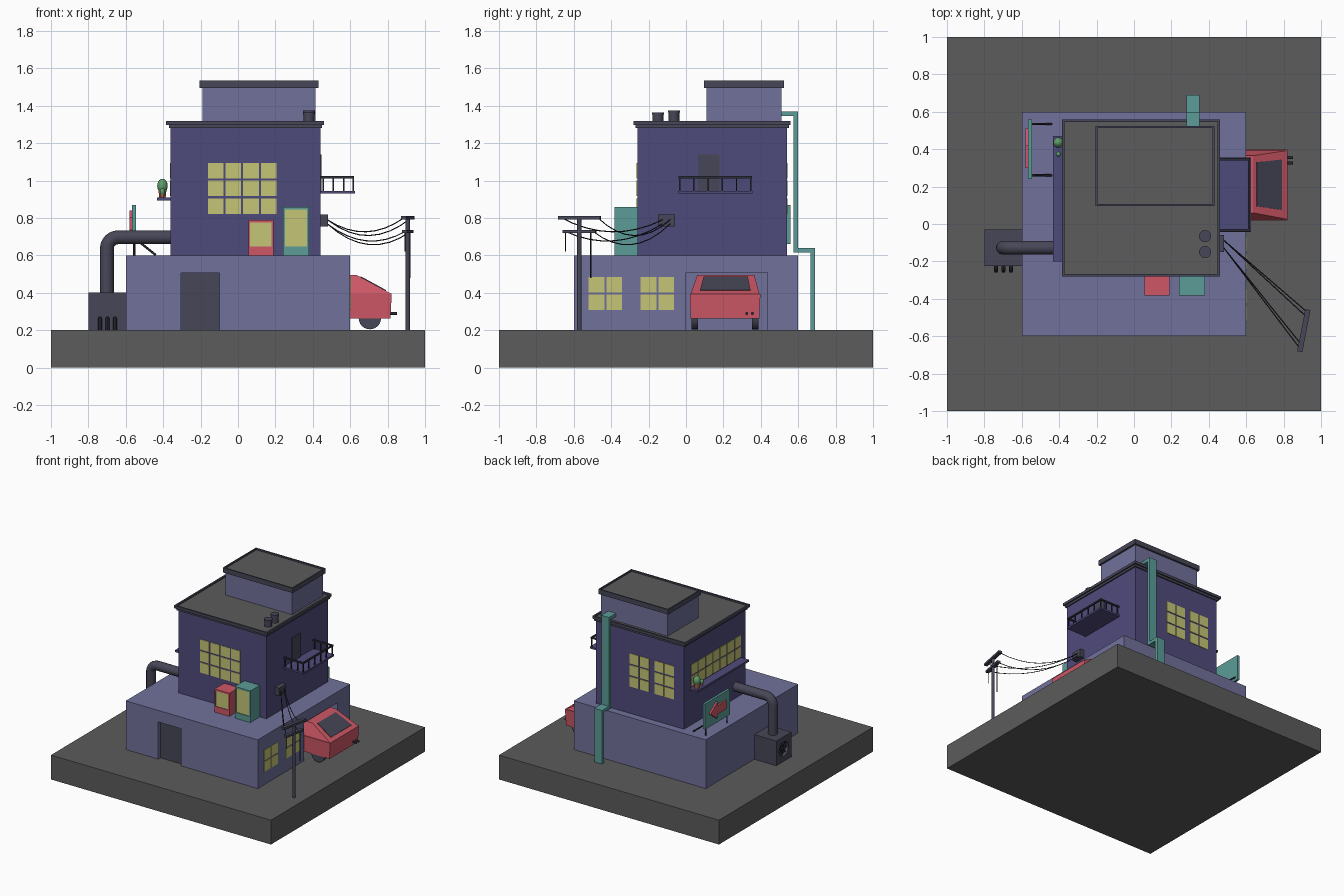
import bpy, bmesh, math
from mathutils import Vector

if "Cube" in bpy.data.objects:
    bpy.data.objects.remove(bpy.data.objects["Cube"])


def mat(name, r, g, b):
    m = bpy.data.materials.new(name)
    m.diffuse_color = [(c / 255) ** 2.2 for c in (r, g, b)] + [1]
    m.use_nodes = True
    m.node_tree.nodes["Principled BSDF"].inputs["Base Color"].default_value = m.diffuse_color
    return m


GREY = mat("concrete", 92, 92, 92)
LILAC = mat("light_wall", 112, 112, 155)
PURPLE = mat("dark_wall", 80, 76, 122)
SLATE = mat("slate", 72, 72, 88)
DARK = mat("dark_metal", 48, 48, 60)
RED = mat("red", 205, 88, 102)
TEAL = mat("teal", 92, 155, 150)
YELLOW = mat("glass_yellow", 196, 196, 118)
GREEN = mat("plant_green", 95, 155, 105)
CLAY = mat("clay", 165, 105, 75)


def from_bm(name, bm, m):
    bmesh.ops.recalc_face_normals(bm, faces=bm.faces)
    me = bpy.data.meshes.new(name)
    bm.to_mesh(me)
    bm.free()
    me.materials.append(m)
    ob = bpy.data.objects.new(name, me)
    bpy.context.collection.objects.link(ob)
    return ob


def hull(name, pts, m):
    bm = bmesh.new()
    for p in pts:
        bm.verts.new(p)
    bmesh.ops.convex_hull(bm, input=bm.verts)
    return from_bm(name, bm, m)


def box(name, x, y, z, m, lip=0, drop=0, floor=None):
    """Box from bounds; lip/drop sink an inset panel into the top."""
    bm = bmesh.new()
    bmesh.ops.create_cube(bm, size=1)
    for v in bm.verts:
        v.co = [b[0] + (c + .5) * (b[1] - b[0]) for b, c in zip((x, y, z), v.co)]
    if lip:
        top = max(bm.faces, key=lambda f: f.calc_center_median().z)
        bmesh.ops.inset_region(bm, faces=[top], thickness=lip)
        top = bmesh.ops.extrude_discrete_faces(bm, faces=[top])["faces"][0]
        for v in top.verts:
            v.co.z -= drop
        top.material_index = 1
    ob = from_bm(name, bm, m)
    if lip:
        ob.data.materials.append(floor)
    return ob


def prism_x(name, prof, x0, x1, m):
    """Extrude a (y, z) outline along x."""
    bm = bmesh.new()
    f = bm.faces.new([bm.verts.new((x0, y, z)) for y, z in prof])
    r = bmesh.ops.extrude_face_region(bm, geom=[f])
    bmesh.ops.translate(bm, vec=(x1 - x0, 0, 0), verts=[v for v in r["geom"] if isinstance(v, bmesh.types.BMVert)])
    return from_bm(name, bm, m)


def smooth(ob):
    bpy.ops.object.select_all(action="DESELECT")
    ob.select_set(True)
    bpy.context.view_layer.objects.active = ob
    bpy.ops.object.shade_smooth_by_angle(angle=math.radians(35))


def cyl(name, a, b, r, m, n=24, r2=None):
    a, b = Vector(a), Vector(b)
    bm = bmesh.new()
    bmesh.ops.create_cone(bm, cap_ends=True, segments=n, radius1=r, radius2=r if r2 is None else r2, depth=(b - a).length)
    ob = from_bm(name, bm, m)
    ob.location = (a + b) / 2
    ob.rotation_mode = "QUATERNION"
    ob.rotation_quaternion = (b - a).to_track_quat("Z", "Y")
    smooth(ob)
    return ob


def tube(name, pts, r, m, res=0):
    cu = bpy.data.curves.new(name, "CURVE")
    cu.dimensions = "3D"
    cu.bevel_depth, cu.bevel_resolution, cu.use_fill_caps = r, res, True
    s = cu.splines.new("POLY")
    s.points.add(len(pts) - 1)
    for p, q in zip(s.points, pts):
        p.co = (*q, 1)
    cu.materials.append(m)
    ob = bpy.data.objects.new(name, cu)
    bpy.context.collection.objects.link(ob)
    bpy.ops.object.select_all(action="DESELECT")
    ob.select_set(True)
    bpy.context.view_layer.objects.active = ob
    bpy.ops.object.convert(target="MESH")
    if res:
        smooth(bpy.context.object)


def cut(ob, cutter):
    md = ob.modifiers.new("cut", "BOOLEAN")
    md.operation, md.object, md.solver = "DIFFERENCE", cutter, "EXACT"
    cutter.hide_render = True
    cutter.hide_set(True)


def panes(name, axis, wall, out, u0, z0, cols, rows):
    """Grid of panes on a wall; axis is the wall's normal axis."""
    for i in range(cols):
        for j in range(rows):
            u, z = u0 + i * .094, z0 + j * .095
            w, us = sorted((wall - out * .01, wall + out * .004)), (u, u + .083)
            x, y = (w, us) if axis == "x" else (us, w)
            box(f"{name}_pane", x, y, (z, z + .083), YELLOW)


# Ground slab and lower storey with door and garage recesses
box("ground_slab", (-1, 1), (-1, 1), (0, .2), GREY)
lower = box("lower_storey", (-.6, .6), (-.6, .6), (.2, .6), LILAC)
cut(lower, box("garage_cutter", (.5, .7), (0, .435), (.15, .51), LILAC))
cut(lower, box("door_cutter", (-.305, -.1), (-.7, -.57), (.15, .505), LILAC))
box("front_door", (-.305, -.1), (-.572, -.565), (.2, .505), SLATE)

# Upper storey, cornice, rooftop room
box("upper_storey", (-.36, .44), (-.26, .54), (.6, 1.29), PURPLE)
box("cornice_lower", (-.37, .45), (-.27, .55), (1.28, 1.3), SLATE)
box("cornice_roof", (-.385, .46), (-.282, .56), (1.298, 1.32), SLATE, .02, .012, GREY)
box("rooftop_room", (-.19, .415), (.11, .51), (1.3, 1.5), LILAC)
box("rooftop_cap", (-.205, .43), (.095, .525), (1.495, 1.535), SLATE, .015, .012, GREY)
for y, h in ((-.15, 1.365), (-.065, 1.375)):
    cyl("roof_vent", (.38, y, 1.3), (.38, y, h), .029, SLATE)
    cyl("roof_vent_rim", (.38, y, h - .012), (.38, y, h), .032, SLATE)

# Windows
panes("front_window", "y", -.26, -1, -.16, .822, 4, 3)
panes("left_window", "x", -.36, -1, -.197, .917, 7, 2)
for u in (-.27, -.045):
    panes("back_window", "y", .54, 1, u, .822, 2, 3)
for u in (-.52, -.242):
    panes("garage_side_window", "x", .6, 1, u, .307, 2, 2)

# Balcony with railing
box("balcony_door", (.43, .446), (.065, .178), (.94, 1.14), SLATE)
box("balcony_floor", (.44, .625), (-.042, .355), (.93, .945), PURPLE)
box("balcony_rail_outer", (.609, .621), (-.04, .353), (1.012, 1.024), DARK)
for y in (-.034, .346):
    box("balcony_rail_side", (.44, .62), (y - .006, y + .006), (1.012, 1.024), DARK)
    for x in (.455, .51, .565):
        box("balcony_post", (x - .004, x + .004), (y - .004, y + .004), (.94, 1.015), DARK)
for i in range(6):
    y = -.034 + i * .076
    box("balcony_post", (.611, .619), (y - .004, y + .004), (.94, 1.015), DARK)

# Vending machines
for n, x0, x1, h, m in (("red", .055, .19, .79, RED), ("teal", .24, .38, .86, TEAL)):
    v = box(n + "_vending_machine", (x0, x1), (-.383, -.255), (.6, h), m)
    xs, zs = (x0 + .01, x1 - .012), (.648, h - .014)
    cut(v, box(n + "_screen_cutter", xs, (-.45, -.375), zs, m))
    box(n + "_vending_screen", xs, (-.376, -.373), zs, YELLOW)

# Shelf and potted cacti
box("window_shelf", (-.433, -.36), (-.2, .47), (.893, .909), PURPLE)
for y, s in ((.435, 1), (.373, .5)):
    cyl("plant_pot", (-.404, y, .909), (-.404, y, .909 + .045 * s), .017 * s, CLAY, 16, .022 * s)
    bm = bmesh.new()
    bmesh.ops.create_uvsphere(bm, u_segments=16, v_segments=10, radius=1)
    c = from_bm("cactus", bm, GREEN)
    c.scale = (.028 * s, .028 * s, .038 * s)
    c.location = (-.404, y, .909 + .063 * s)
    smooth(c)

# Sign with arrow and struts
box("sign_panel", (-.566, -.546), (.24, .56), (.66, .87), TEAL)
prism_x("sign_arrow", [(.51, .77), (.42, .84), (.42, .805), (.30, .805), (.30, .735), (.42, .735), (.42, .70)],
        -.58, -.56, RED)
for y in (.26, .535):
    tube("sign_leg", [(-.555, y, .67), (-.555, y, .6)], .006, DARK)
    tube("sign_strut", [(-.55, y, .69), (-.44, y, .602)], .006, DARK)

# Square back duct
prism_x("back_duct", [(.505, 1.345), (.575, 1.345), (.575, .615), (.665, .615), (.665, .2),
                      (.69, .2), (.69, .64), (.6, .64), (.6, 1.37), (.505, 1.37)], .28, .35, TEAL)

# Ventilation unit, big pipe, small bent tubes
unit = box("vent_unit", (-.8, -.6), (-.225, -.03), (.2, .403), SLATE)
cut(unit, cyl("fan_cutter", (-.85, -.127, .3), (-.775, -.127, .3), .06, DARK))
cyl("fan_hub", (-.776, -.127, .3), (-.79, -.127, .3), .018, DARK)
for a in range(4):
    t = a * math.pi / 4
    d = Vector((0, math.cos(t), math.sin(t))) * .058
    o = Vector((-.785, -.127, .3))
    tube("fan_spoke", [o - d, o + d], .004, DARK)
arc = [math.radians(a) for a in range(0, 91, 15)]
tube("big_pipe", [(-.701, -.127, .39)] + [(-.641 - .06 * math.cos(a), -.127, .637 + .06 * math.sin(a)) for a in arc]
     + [(-.35, -.127, .697)], .037, SLATE, 4)
for x in (-.738, -.698, -.658):
    tube("small_tube", [(x, -.215, .262)] + [(x, -.23 - .02 * math.sin(a), .242 + .02 * math.cos(a)) for a in arc]
         + [(x, -.25, .2)], .011, DARK, 2)

# Parked car sticking out of the garage
def car_box(name, lo, hi):
    (x1, ya, yb, z0), (x2, yc, yd, z1) = lo, hi
    hull(name, [(x, y, z0) for x in (.5, x1) for y in (ya, yb)] + [(x, y, z1) for x in (.5, x2) for y in (yc, yd)], RED)

car_box("car_body", (.815, .025, .392, .262), (.822, .02, .398, .395))
car_box("car_cabin", (.822, .025, .393, .394), (.635, .06, .365, .495))
hull("car_rear_window", [(x + d, y, z + d * 1.9) for d in (-.004, .002)
                         for x, y, z in ((.79, .075, .411), (.79, .345, .411), (.655, .095, .4845), (.655, .33, .4845))], SLATE)
for y in (.03, .354):
    cyl("car_wheel", (.705, y, .265), (.705, y + .034, .265), .06, SLATE)
for y in (.325, .355):
    cyl("car_exhaust", (.8, y, .29), (.85, y, .29), .008, DARK, 12)

# Junction box, utility pole and sagging wires
box("junction_box", (.435, .48), (-.15, -.06), (.755, .82), SLATE)
cyl("utility_pole", (.908, -.57, .2), (.908, -.57, .81), .012, SLATE, 12)
along = Vector((.19, .98, 0))
side = Vector((.98, -.19, 0))
for z, h in ((.802, .115), (.728, .09)):
    c = Vector((.908, -.57, z))
    hull("crossbar", [c + along * a * h + side * b * .014 + Vector((0, 0, e * .009))
                      for a in (-1, 1) for b in (-1, 1) for e in (-1, 1)], SLATE)
    for k, s in enumerate((-1, 1)):
        end = c + along * s * (h - .015)
        start = Vector((.478, -.125 + k * .04, .79 - (.8 - z) * .3))
        sag = .07 if s < 0 else .09
        tube("wire", [start.lerp(end, i / 8) - Vector((0, 0, sag * 4 * (i / 8) * (1 - i / 8))) for i in range(9)], .003, DARK)
for s, zb in ((-.075, .62), (.062, .48)):
    p = Vector((.908, -.57, .728)) + along * s
    tube("loose_wire", [p, (p.x, p.y, zb)], .003, DARK)
